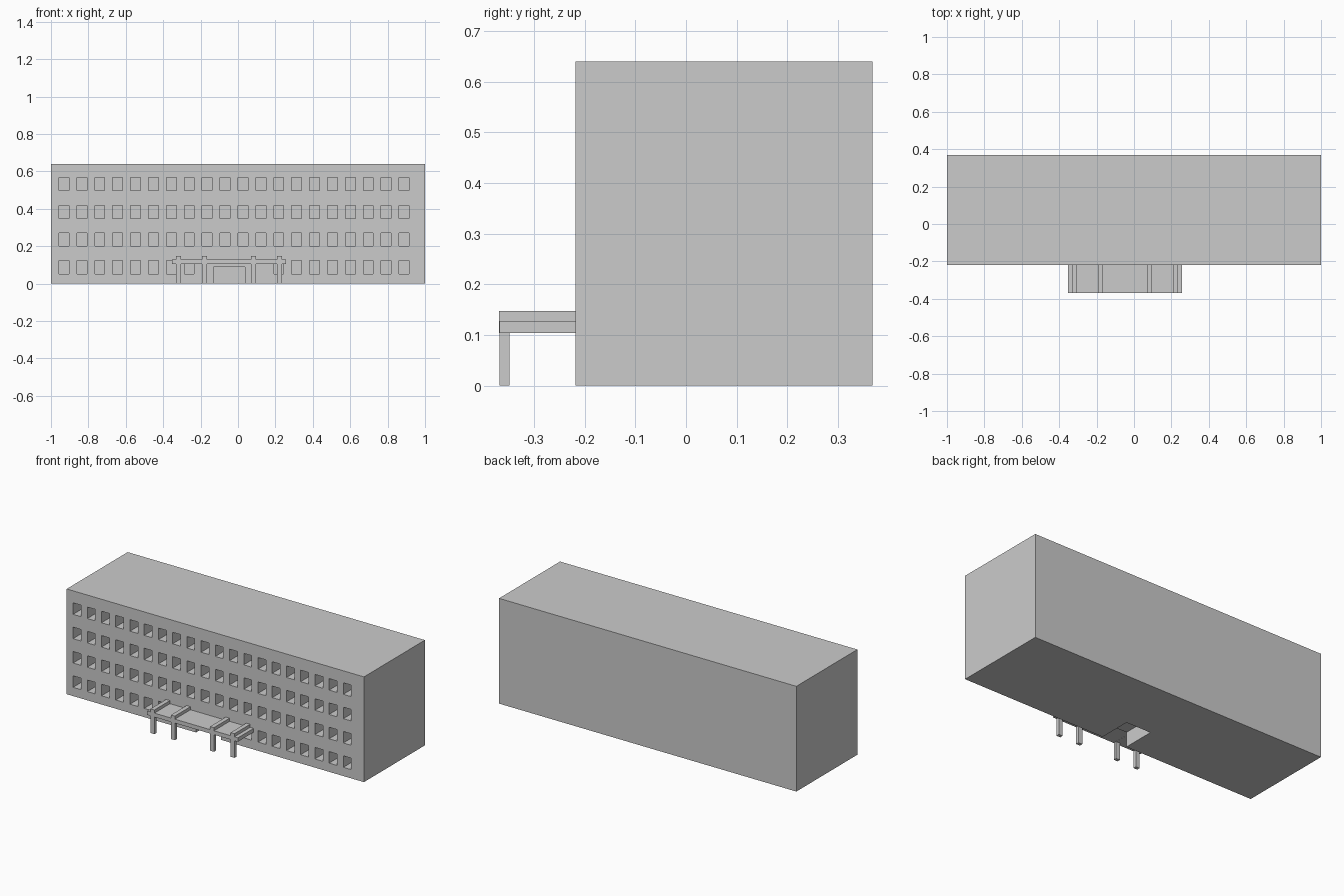
import bpy
import bmesh

old = bpy.data.objects.get("Cube")
if old:
    bpy.data.objects.remove(old, do_unlink=True)

GREY = 0.6
concrete = bpy.data.materials.new("concrete grey")
concrete.use_nodes = True
concrete.diffuse_color = (GREY, GREY, GREY, 1)
concrete.node_tree.nodes["Principled BSDF"].inputs["Base Color"].default_value = (GREY, GREY, GREY, 1)


def add_box(bm, x, y, z):
    """Add a box spanning the given (low, high) ranges."""
    verts = bmesh.ops.create_cube(bm, size=1)["verts"]
    for v in verts:
        for axis, (low, high) in enumerate((x, y, z)):
            v.co[axis] = low if v.co[axis] < 0 else high


def make_object(name, boxes):
    bm = bmesh.new()
    for box in boxes:
        add_box(bm, *box)
    mesh = bpy.data.meshes.new(name)
    bm.to_mesh(mesh)
    bm.free()
    mesh.materials.append(concrete)
    obj = bpy.data.objects.new(name, mesh)
    bpy.context.collection.objects.link(obj)
    return obj


FRONT, BACK, PORCH = -0.218, 0.368, -0.368

# Main block
building = make_object("building", [((-1, 1), (FRONT, BACK), (0, 0.64))])

# Window recesses: four floors of twenty, none around the entrance
openings = []
for floor in range(4):
    for column in range(20):
        if floor == 0 and 8 <= column <= 11:
            continue
        x = -0.957 + 0.0957 * column
        z = 0.053 + 0.148 * floor
        openings.append(((x, x + 0.053), (FRONT - 0.05, FRONT + 0.1), (z, z + 0.07)))

# Entrance recess, open at the floor
openings.append(((-0.13, 0.037), (FRONT - 0.05, FRONT + 0.2), (-0.05, 0.09)))

cutter = make_object("opening_cutter", openings)
cutter.hide_render = True
cut = building.modifiers.new("openings", 'BOOLEAN')
cut.operation = 'DIFFERENCE'
cut.solver = 'EXACT'
cut.object = cutter
bpy.context.view_layer.objects.active = building
bpy.ops.object.modifier_apply(modifier=cut.name)
bpy.data.objects.remove(cutter, do_unlink=True)

# Entrance canopy
make_object("canopy_slab", [((-0.353, 0.257), (PORCH, FRONT), (0.104, 0.128))])

# Raised beams with a post under each front end
for number, x in enumerate((-0.318, -0.18, 0.083, 0.221), 1):
    span = (x - 0.013, x + 0.013)
    make_object(f"canopy_beam_{number}", [(span, (PORCH - 0.0005, FRONT), (0.1035, 0.147))])
    make_object(f"canopy_post_{number}", [(span, (PORCH, PORCH + 0.02), (0, 0.104))])
